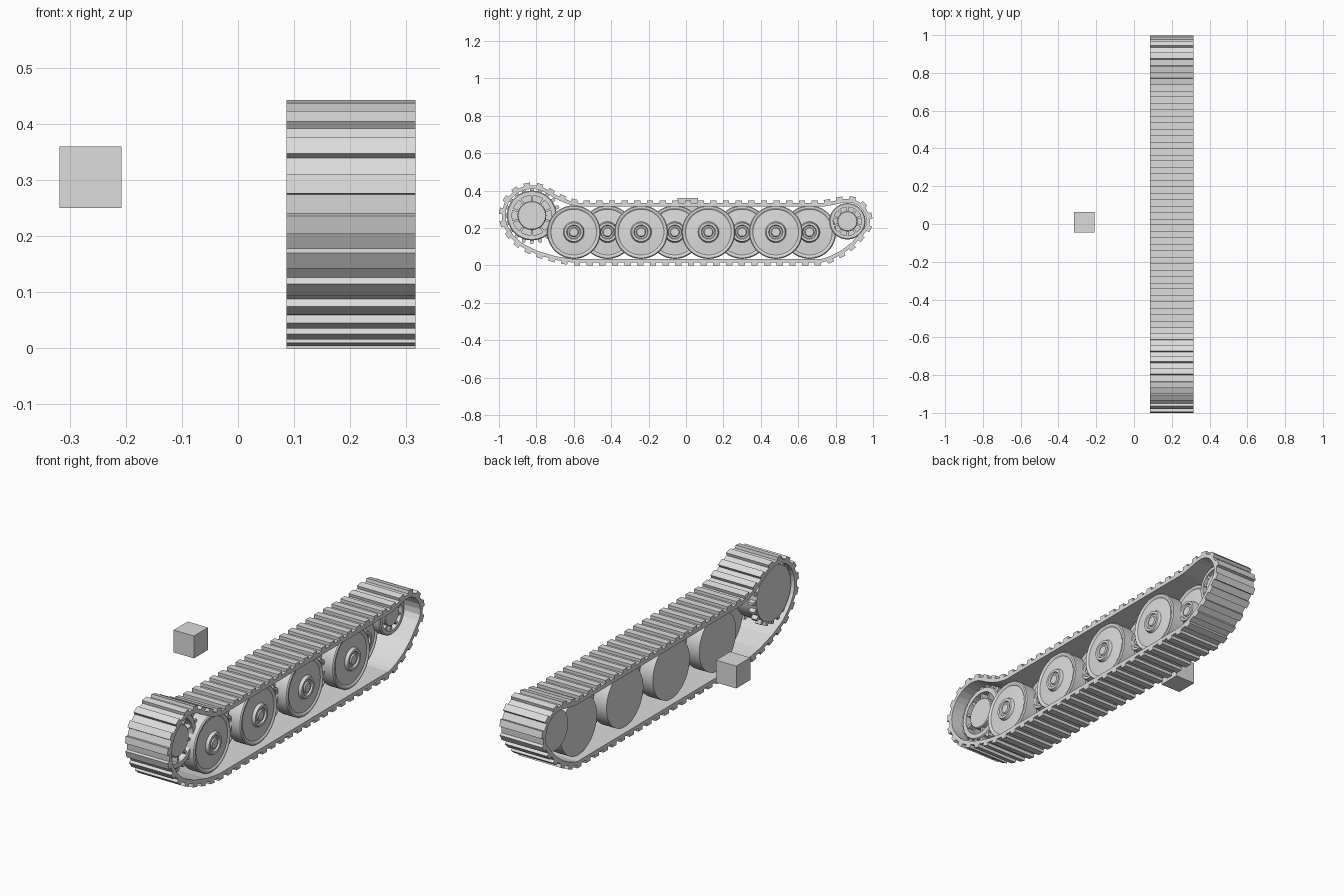
import bpy, bmesh, math
from mathutils import Vector

if "Cube" in bpy.data.objects:
    bpy.data.objects.remove(bpy.data.objects["Cube"])

grey = bpy.data.materials.new("light_grey")
grey.diffuse_color = (0.72, 0.72, 0.72, 1)
grey.use_nodes = True
grey.node_tree.nodes["Principled BSDF"].inputs["Base Color"].default_value = grey.diffuse_color


def finish(bm, name, smooth=False):
    bmesh.ops.recalc_face_normals(bm, faces=bm.faces)
    me = bpy.data.meshes.new(name)
    bm.to_mesh(me)
    bm.free()
    ob = bpy.data.objects.new(name, me)
    bpy.context.collection.objects.link(ob)
    me.materials.append(grey)
    if smooth:
        bpy.ops.object.select_all(action='DESELECT')
        ob.select_set(True)
        bpy.context.view_layer.objects.active = ob
        bpy.ops.object.shade_smooth_by_angle(angle=math.radians(30))
    return ob


def lathe(bm, profile, y, z, steps=48):
    """Spin (x, radius) points about an x-parallel axis through y, z."""
    rings = []
    for x, r in profile:
        if r == 0:
            rings.append([bm.verts.new((x, y, z))] * steps)
        else:
            rings.append([bm.verts.new((x, y + r * math.cos(math.tau * k / steps),
                                        z + r * math.sin(math.tau * k / steps)))
                          for k in range(steps)])
    for a, b in zip(rings, rings[1:]):
        for k in range(steps):
            n = (k + 1) % steps
            quad = list(dict.fromkeys((a[k], a[n], b[n], b[k])))
            bm.faces.new(quad)


def prism(bm, pts, x0, x1):
    """Extrude a (y, z) polygon along x."""
    a = [bm.verts.new((x0, p[0], p[1])) for p in pts]
    b = [bm.verts.new((x1, p[0], p[1])) for p in pts]
    bm.faces.new(a)
    bm.faces.new(b[::-1])
    for i in range(len(pts)):
        j = (i + 1) % len(pts)
        bm.faces.new((a[i], a[j], b[j], b[i]))


def radial_block(bm, cy, cz, ang, r0, r1, w0, w1, x0, x1):
    d = Vector((math.cos(ang), math.sin(ang)))
    s = Vector((-d.y, d.x))
    c = Vector((cy, cz))
    prism(bm, [c + d * r0 - s * w0, c + d * r1 - s * w1,
               c + d * r1 + s * w1, c + d * r0 + s * w0], x0, x1)


def arc(cy, cz, r, a0, a1, n):
    return [Vector((cy + r * math.cos(math.radians(a0 + (a1 - a0) * i / n)),
                    cz + r * math.sin(math.radians(a0 + (a1 - a0) * i / n))))
            for i in range(n + 1)]


# Track path, counterclockwise seen from the right
SPROCKET, IDLER = (-0.824, 0.267), (0.863, 0.236)
X0, X1 = 0.086, 0.316
path = arc(*SPROCKET, 0.161, 52, 208, 30)
path += [Vector(p) for p in ((-0.93, 0.14), (-0.88, 0.098), (-0.80, 0.06), (-0.70, 0.03),
                             (-0.61, 0.015), (0.73, 0.015), (0.775, 0.03), (0.84, 0.063),
                             (0.90, 0.11), (0.945, 0.16))]
path += arc(*IDLER, 0.121, -18, 100, 20)
path += [Vector(p) for p in ((0.79, 0.344), (0.73, 0.333), (-0.57, 0.333),
                             (-0.63, 0.347), (-0.685, 0.372))]

# Resample evenly: alternate steps carry a pad
PADS, SHIFT = 64, 0.048
count = PADS * 2
closed = path + [path[0]]
lengths = [(b - a).length for a, b in zip(closed, closed[1:])]
step = sum(lengths) / count
pts, seg, start = [], 0, 0.0
for i in range(count):
    s = i * step + SHIFT
    while seg < len(lengths) - 1 and start + lengths[seg] < s:
        start += lengths[seg]
        seg += 1
    if s > sum(lengths):
        pts.append(closed[0].lerp(closed[1], (s - sum(lengths)) / lengths[0]))
    else:
        pts.append(closed[seg].lerp(closed[seg + 1], (s - start) / lengths[seg]))
pts = [Vector(p) for p in pts]
normals = []
for i in range(count):
    t = (pts[(i + 1) % count] - pts[i - 1]).normalized()
    normals.append(Vector((t.y, -t.x)))

# Band
bm = bmesh.new()
loops = []
for p, n in zip(pts, normals):
    q = p - n * 0.019
    loops.append([bm.verts.new(v) for v in ((X0, *p), (X1, *p), (X1, *q), (X0, *q))])
for i in range(count):
    a, b = loops[i], loops[(i + 1) % count]
    for k in range(4):
        m = (k + 1) % 4
        bm.faces.new((a[k], a[m], b[m], b[k]))
finish(bm, "track_band")

# Tread pads
bm = bmesh.new()
for i in range(0, count, 2):
    a, b = pts[i], pts[i + 1]
    t = (b - a).normalized()
    n = Vector((t.y, -t.x))
    prism(bm, [a - n * 0.003, a + n * 0.015, b + n * 0.015, b - n * 0.003], X0, X1)
finish(bm, "track_pads")

# Two overlapping rows of dished road wheels: back x, rim front x, hub front x
for row, y0, x, f, h in (("outer", -0.60, 0.212, 0.283, 0.297),
                         ("inner", -0.42, 0.122, 0.200, 0.232)):
    for k in range(4):
        bm = bmesh.new()
        lathe(bm, [(x, 0), (x, 0.143), (f - 0.005, 0.143), (f, 0.138),
                   (f, 0.130), (f - 0.005, 0.122), (f, 0.056),
                   (h, 0.050), (h, 0.038), (h - 0.008, 0.034),
                   (h - 0.008, 0.026), (h - 0.002, 0.022), (h - 0.002, 0)],
              y0 + 0.36 * k, 0.178)
        finish(bm, f"{row}_road_wheel_{k + 1}", True)


# Spoked end wheels: backed drum, rim, hub and ten spokes
def end_wheel(name, centre, rim, inner, hub, back, front):
    bm = bmesh.new()
    deep = front - 0.08
    lathe(bm, [(back, 0), (back, rim), (front - 0.005, rim), (front, rim - 0.005),
               (front, inner), (deep, inner), (deep, hub), (front - 0.004, hub),
               (front, hub - 0.004), (front, 0)], *centre)
    finish(bm, name, True)
    bm = bmesh.new()
    for k in range(10):
        radial_block(bm, *centre, math.tau * (k + 0.5) / 10, hub - 0.004, inner + 0.004,
                     0.006, 0.006, deep - 0.002, front - 0.006)
    finish(bm, name + "_spokes")


end_wheel("sprocket", SPROCKET, 0.133, 0.106, 0.077, 0.10, 0.258)
end_wheel("idler", IDLER, 0.097, 0.076, 0.054, 0.105, 0.235)

# Sprocket teeth
bm = bmesh.new()
for k in range(20):
    for x in (0.105, 0.222):
        radial_block(bm, *SPROCKET, math.tau * k / 20, 0.128, 0.152, 0.012, 0.007, x, x + 0.03)
finish(bm, "sprocket_teeth")

# Separate cube beside the track
bm = bmesh.new()
prism(bm, [(-0.045, 0.25), (0.064, 0.25), (0.064, 0.36), (-0.045, 0.36)], -0.318, -0.208)
finish(bm, "cube_block")
